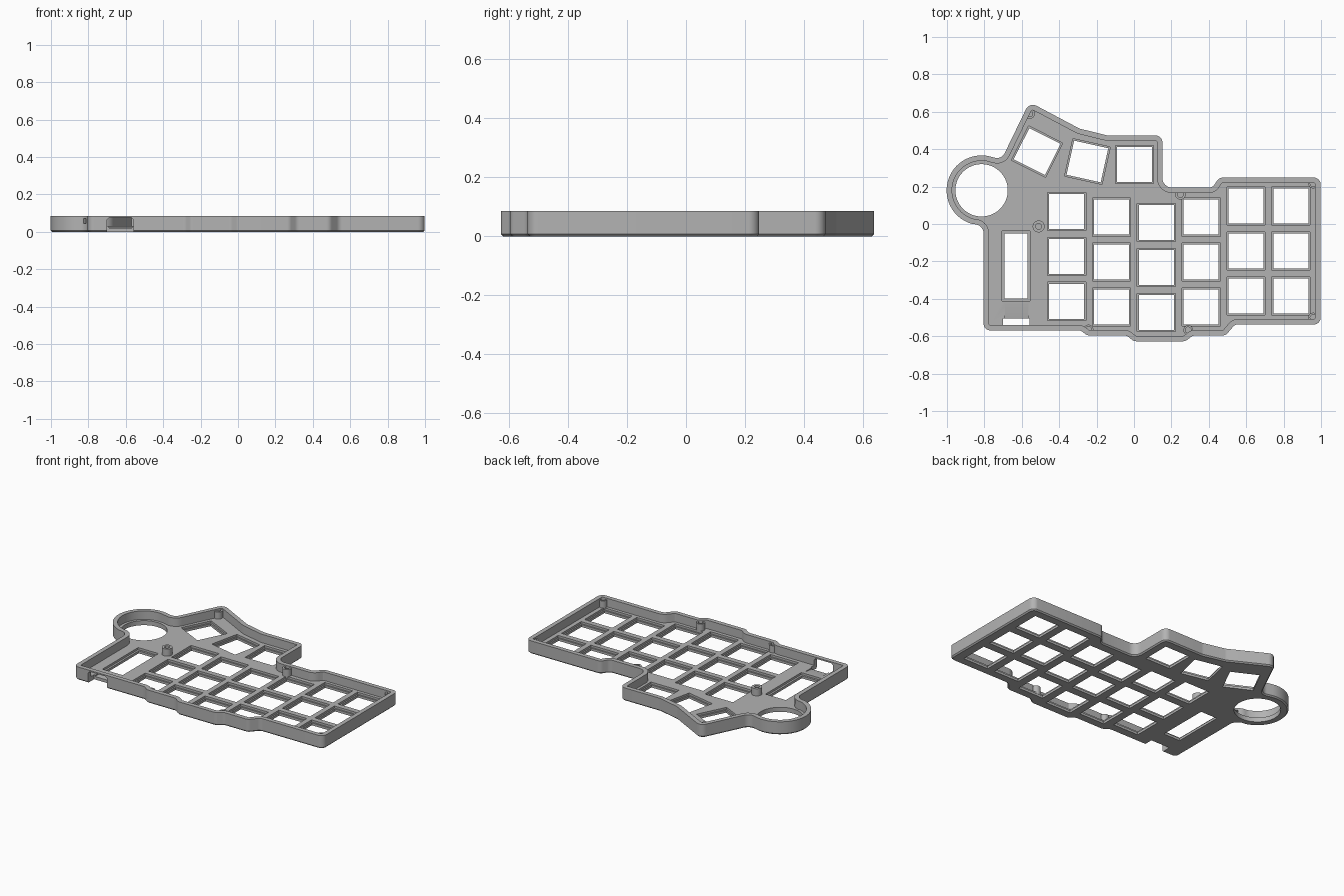
import bpy, bmesh, math
from mathutils import Vector, Matrix

cube = bpy.data.objects.get("Cube")
if cube:
    bpy.data.objects.remove(cube, do_unlink=True)

HEIGHT, FLOOR, WALL, LEDGE = 0.086, 0.03, 0.029, 0.016

grey = bpy.data.materials.new("plain grey")
grey.use_nodes = True
grey.diffuse_color = (0.45, 0.45, 0.45, 1)
grey.node_tree.nodes["Principled BSDF"].inputs["Base Color"].default_value = (0.45, 0.45, 0.45, 1)


def loft(bm, rings, closed=False):
    """Skin rings of points; cap both ends, or join them when closed."""
    loops = [[bm.verts.new(p) for p in ring] for ring in rings]
    pairs = list(zip(loops, loops[1:]))
    if closed:
        pairs.append((loops[-1], loops[0]))
    else:
        bm.faces.new(loops[0][::-1])
        bm.faces.new(loops[-1])
    for a, b in pairs:
        for i in range(len(a)):
            j = (i + 1) % len(a)
            bm.faces.new((a[i], a[j], b[j], b[i]))


def finish(bm, name):
    bmesh.ops.recalc_face_normals(bm, faces=bm.faces)
    mesh = bpy.data.meshes.new(name)
    bm.to_mesh(mesh)
    bm.free()
    mesh.materials.append(grey)
    obj = bpy.data.objects.new(name, mesh)
    bpy.context.collection.objects.link(obj)
    return obj


def select(obj):
    bpy.ops.object.select_all(action='DESELECT')
    obj.select_set(True)
    bpy.context.view_layer.objects.active = obj


def cut(target, cutter):
    cutter.hide_render = True
    mod = target.modifiers.new("cut", 'BOOLEAN')
    mod.operation, mod.solver, mod.object = 'DIFFERENCE', 'EXACT', cutter
    select(target)
    bpy.ops.object.modifier_apply(modifier=mod.name)
    bpy.data.objects.remove(cutter, do_unlink=True)


def circle(x, y, r, z, n=24):
    return [(x + r * math.cos(k * math.tau / n), y + r * math.sin(k * math.tau / n), z)
            for k in range(n)]


# Outline corners, clockwise: x, y, rounding radius
DIAL = Vector((-0.815, 0.18))
corners = [(DIAL.x + 0.187 * math.cos(math.radians(a)),
            DIAL.y + 0.187 * math.sin(math.radians(a)), 0) for a in range(255, 79, -7)]
corners += [
    (-0.708, 0.345, 0.045), (-0.559, 0.652, 0.04), (-0.291, 0.51, 0.06), (-0.14, 0.473, 0.06),
    (0.152, 0.473, 0.036), (0.152, 0.195, 0.05), (0.42, 0.195, 0.036), (0.455, 0.248, 0.036),
    (0.998, 0.248, 0.036), (0.998, -0.537, 0.036), (0.54, -0.537, 0.036), (0.49, -0.596, 0.036),
    (0.315, -0.596, 0.036), (0.275, -0.627, 0.036), (0.0, -0.627, 0.036), (-0.04, -0.596, 0.036),
    (-0.25, -0.596, 0.036), (-0.285, -0.569, 0.036), (-0.804, -0.569, 0.036),
    (-0.804, -0.003, 0.05)]


def outline(inset, z):
    """Rounded outline moved inwards by the inset."""
    ring, count = [], len(corners)
    for i, (x, y, r) in enumerate(corners):
        p = Vector((x, y))
        d1 = (p - Vector(corners[i - 1][:2])).normalized()
        d2 = (Vector(corners[(i + 1) % count][:2]) - p).normalized()
        n1, n2 = Vector((d1.y, -d1.x)), Vector((d2.y, -d2.x))
        r = r if d1.cross(d2) < 0 else -r
        centre = p + (n1 + n2) * r / (1 + n1.dot(n2))
        for t in [k / 6 for k in range(7)] if r else [0.5]:
            q = centre - n1.lerp(n2, t).normalized() * (r - inset)
            ring.append((q.x, q.y, z))
    return ring


# Tray: floor and upright wall, with a small chamfer under the edge
bm = bmesh.new()
loft(bm, [outline(0.008, 0), outline(0, 0.008), outline(0, HEIGHT),
          outline(WALL, HEIGHT), outline(WALL, FLOOR)])
tray = finish(bm, "case_tray")

# Stepped openings: narrow below, wider recess above
bm = bmesh.new()


def opening(x, y, w, h, turn=0, step=0.009):
    rot = Matrix.Rotation(math.radians(turn), 2)

    def rect(grow, z):
        ring = []
        for sx, sy in ((-1, -1), (1, -1), (1, 1), (-1, 1)):
            q = rot @ Vector((sx * (w / 2 + grow), sy * (h / 2 + grow)))
            ring.append((x + q.x, y + q.y, z))
        return ring
    loft(bm, [rect(0, -0.05), rect(0, LEDGE), rect(step, LEDGE), rect(step, FLOOR + 0.02)])


KEY = 0.187
for col, top in enumerate((0.067, 0.037, 0.008, 0.037, 0.096, 0.096)):
    for row in range(3):
        opening(-0.36 + col * 0.2397, top - row * 0.2404, KEY, KEY)
for x, y, turn in ((-0.518, 0.387, -26.6), (-0.249, 0.334, -12.5), (0.003, 0.318, 0)):
    opening(x, y, KEY, KEY, turn)
opening(-0.63, -0.225, 0.123, 0.348, 0, 0.013)
loft(bm, [circle(DIAL.x, DIAL.y, 0.14, z, 64) for z in (-0.05, FLOOR + 0.02)])
cut(tray, finish(bm, "opening_cutter"))

# Connector slot through the front wall, open underneath
bm = bmesh.new()
slot = [(-0.7, -0.05), (-0.56, -0.05), (-0.56, 0.065), (-0.572, 0.077), (-0.688, 0.077), (-0.7, 0.065)]
loft(bm, [[(x, y, z) for x, z in slot] for y in (-0.65, -0.505)])
cut(tray, finish(bm, "slot_cutter"))

# Ramp in the floor leading to the connector slot
bm = bmesh.new()
ramp = [(-0.43, FLOOR), (-0.51, 0.019), (-0.51, 0.05), (-0.43, 0.05)]
loft(bm, [[(x, y, z) for y, z in ramp] for x in (-0.69, -0.568)])
cut(tray, finish(bm, "ramp_cutter"))

# Small side hole beside the round bay
bm = bmesh.new()
loft(bm, [[(-0.85, -0.035, z), (-0.78, 0.035, z), (-0.767, 0.022, z), (-0.837, -0.048, z)]
          for z in (0.045, 0.072)])
cut(tray, finish(bm, "side_hole_cutter"))
select(tray)
bpy.ops.object.shade_smooth_by_angle(angle=math.radians(30))

# Screw posts with blind holes
posts = [(-0.51, -0.013, 0.032), (-0.558, 0.59, 0.028), (0.248, 0.158, 0.028), (0.958, 0.216, 0.026),
         (0.958, -0.5, 0.026), (0.29, -0.567, 0.026), (-0.243, -0.564, 0.026)]
for i, (x, y, r) in enumerate(posts):
    bm = bmesh.new()
    loft(bm, [circle(x, y, r, 0.02), circle(x, y, r, 0.077),
              circle(x, y, 0.016, 0.077), circle(x, y, 0.016, FLOOR)])
    select(finish(bm, f"screw_post_{i + 1}"))
    bpy.ops.object.shade_smooth_by_angle(angle=math.radians(30))
